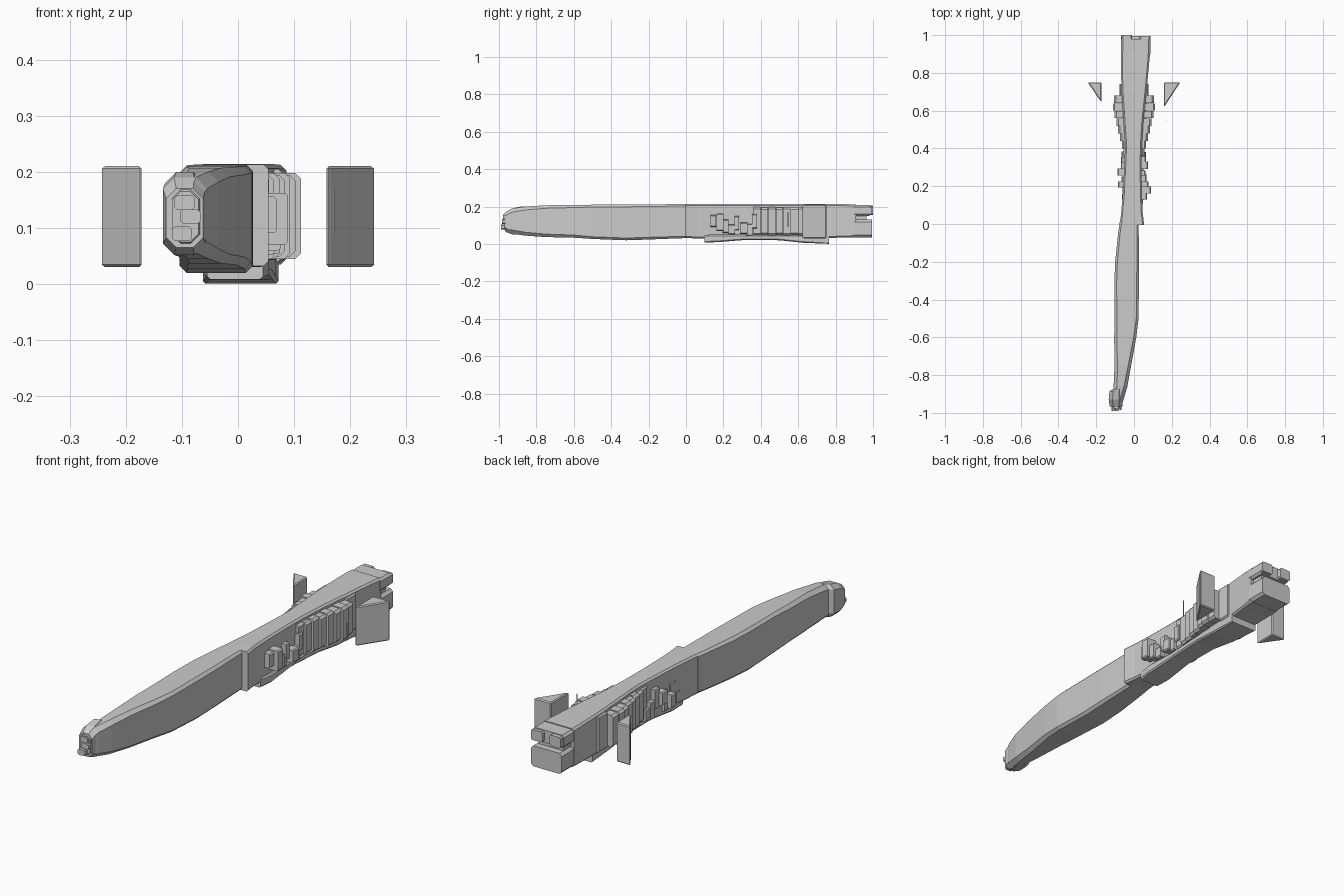
import bpy, bmesh, random

random.seed(4)


def finish(name, bm):
    bmesh.ops.recalc_face_normals(bm, faces=bm.faces)
    me = bpy.data.meshes.new(name)
    bm.to_mesh(me)
    bm.free()
    ob = bpy.data.objects.new(name, me)
    bpy.context.collection.objects.link(ob)
    return ob


def loft(name, stations):
    """Skin chamfered rectangles (y, x0, x1, z0, z1, chamfer) along y."""
    bm = bmesh.new()
    rings = []
    for y, x0, x1, z0, z1, c in stations:
        pts = [(x0 + c, z0), (x1 - c, z0), (x1, z0 + c), (x1, z1 - c),
               (x1 - c, z1), (x0 + c, z1), (x0, z1 - c), (x0, z0 + c)]
        rings.append([bm.verts.new((x, y, z)) for x, z in pts])
    for a, b in zip(rings, rings[1:]):
        for i in range(8):
            j = (i + 1) % 8
            bm.faces.new((a[i], a[j], b[j], b[i]))
    bm.faces.new(rings[0])
    bm.faces.new(rings[-1])
    return finish(name, bm)


def block(name, x0, x1, y0, y1, z0, z1, c=0.006):
    return loft(name, [(y0, x0, x1, z0, z1, c), (y1, x0, x1, z0, z1, c)])


def prism(name, outline, z0, z1, bevel=0.006):
    """Extrude a plan-view outline upwards and soften its rims."""
    bm = bmesh.new()
    low = [bm.verts.new((x, y, z0)) for x, y in outline]
    high = [bm.verts.new((x, y, z1)) for x, y in outline]
    bm.faces.new(low)
    bm.faces.new(high)
    n = len(outline)
    for i in range(n):
        j = (i + 1) % n
        bm.faces.new((low[i], low[j], high[j], high[i]))
    ob = finish(name, bm)
    mod = ob.modifiers.new("rim", 'BEVEL')
    mod.width = bevel
    mod.segments = 1
    return ob


# Long curved front body
loft("front_body", [
    (-0.97, -0.118, -0.07, 0.075, 0.165, 0.015),
    (-0.93, -0.118, -0.055, 0.055, 0.19, 0.02),
    (-0.86, -0.108, -0.035, 0.045, 0.20, 0.018),
    (-0.75, -0.103, -0.015, 0.037, 0.207, 0.016),
    (-0.60, -0.105, 0.012, 0.034, 0.209, 0.014),
    (-0.50, -0.102, 0.024, 0.027, 0.210, 0.012),
    (-0.32, -0.104, 0.026, 0.020, 0.211, 0.012),
    (-0.20, -0.100, 0.027, 0.024, 0.212, 0.012),
    (-0.05, -0.084, 0.025, 0.030, 0.213, 0.010),
    (0.02, -0.074, 0.025, 0.032, 0.213, 0.010)])

# Rough nose cap with side lip and broken tips
loft("nose_cap", [
    (-0.965, -0.128, -0.062, 0.065, 0.17, 0.018),
    (-0.93, -0.134, -0.058, 0.052, 0.19, 0.02),
    (-0.885, -0.130, -0.06, 0.050, 0.20, 0.02),
    (-0.87, -0.105, -0.06, 0.050, 0.20, 0.02)])
for i, (x, z) in enumerate([(-0.10, 0.09), (-0.085, 0.12), (-0.095, 0.145)]):
    block(f"nose_tip_{i}", x - 0.018, x + 0.018, -0.99 + 0.006 * i, -0.94,
          z - 0.013, z + 0.013, 0.005)

# Middle and rear body
loft("rear_body", [
    (-0.005, -0.075, 0.054, 0.032, 0.213, 0.008),
    (0.06, -0.068, 0.046, 0.030, 0.214, 0.008),
    (0.15, -0.060, 0.042, 0.030, 0.214, 0.008),
    (0.30, -0.052, 0.040, 0.028, 0.214, 0.008),
    (0.42, -0.047, 0.042, 0.028, 0.214, 0.008),
    (0.55, -0.056, 0.050, 0.028, 0.214, 0.008),
    (0.70, -0.066, 0.066, 0.030, 0.214, 0.008),
    (0.85, -0.070, 0.080, 0.035, 0.213, 0.008),
    (0.91, -0.070, 0.086, 0.035, 0.212, 0.010)])

# Tail end: lower block, notch, and two upper prongs
block("tail_lower", -0.068, 0.088, 0.90, 0.995, 0.036, 0.130, 0.012)
block("tail_core", -0.055, 0.070, 0.90, 0.965, 0.12, 0.16)
block("tail_upper", -0.069, 0.088, 0.90, 0.98, 0.15, 0.208, 0.01)
block("tail_prong_left", -0.065, -0.01, 0.96, 1.0, 0.155, 0.205)
block("tail_prong_right", 0.03, 0.088, 0.96, 0.995, 0.155, 0.203)

# Keel under the middle
loft("keel", [
    (0.10, -0.055, 0.045, 0.008, 0.05, 0.006),
    (0.17, -0.060, 0.055, 0.010, 0.05, 0.006),
    (0.32, -0.050, 0.050, 0.022, 0.05, 0.006),
    (0.50, -0.050, 0.060, 0.020, 0.05, 0.006),
    (0.62, -0.058, 0.068, 0.007, 0.05, 0.006),
    (0.765, -0.062, 0.072, 0.001, 0.05, 0.004)])

# Ribbed flaring side panels
for side, s in (("left", -1), ("right", 1)):
    for i in range(8):
        y = 0.36 + 0.04 * i
        reach = 0.055 + 0.0095 * i if i < 7 else 0.106
        inset = 0.004 * (i % 2)
        block(f"{side}_rib_{i}", min(s * 0.02, s * reach),
              max(s * 0.02, s * reach), y, y + 0.039,
              0.045 + inset, 0.198 - inset, 0.01)
    block(f"{side}_rear_lip", min(s * 0.03, s * 0.078),
          max(s * 0.03, s * 0.078), 0.68, 0.74, 0.04, 0.205)

# Rough clutter on the waist
for s in (-1, 1):
    for i in range(8):
        y = 0.13 + 0.032 * i
        reach = random.uniform(0.06, 0.092 if 0 < i < 6 else 0.07)
        z = random.uniform(0.03, 0.10)
        block(f"waist_fitting_{s}_{i}", min(s * 0.02, s * reach),
              max(s * 0.02, s * reach), y, y + random.uniform(0.02, 0.04),
              z, z + random.uniform(0.05, 0.10), 0.005)

# Detached triangular fins and thin pin
prism("left_fin", [(-0.245, 0.75), (-0.172, 0.75), (-0.172, 0.645),
                   (-0.180, 0.655)], 0.03, 0.21)
prism("right_fin", [(0.245, 0.75), (0.158, 0.75), (0.158, 0.62),
                    (0.166, 0.63)], 0.03, 0.21)
block("pin", 0.169, 0.172, 0.544, 0.547, 0.09, 0.17, 0.0005)
